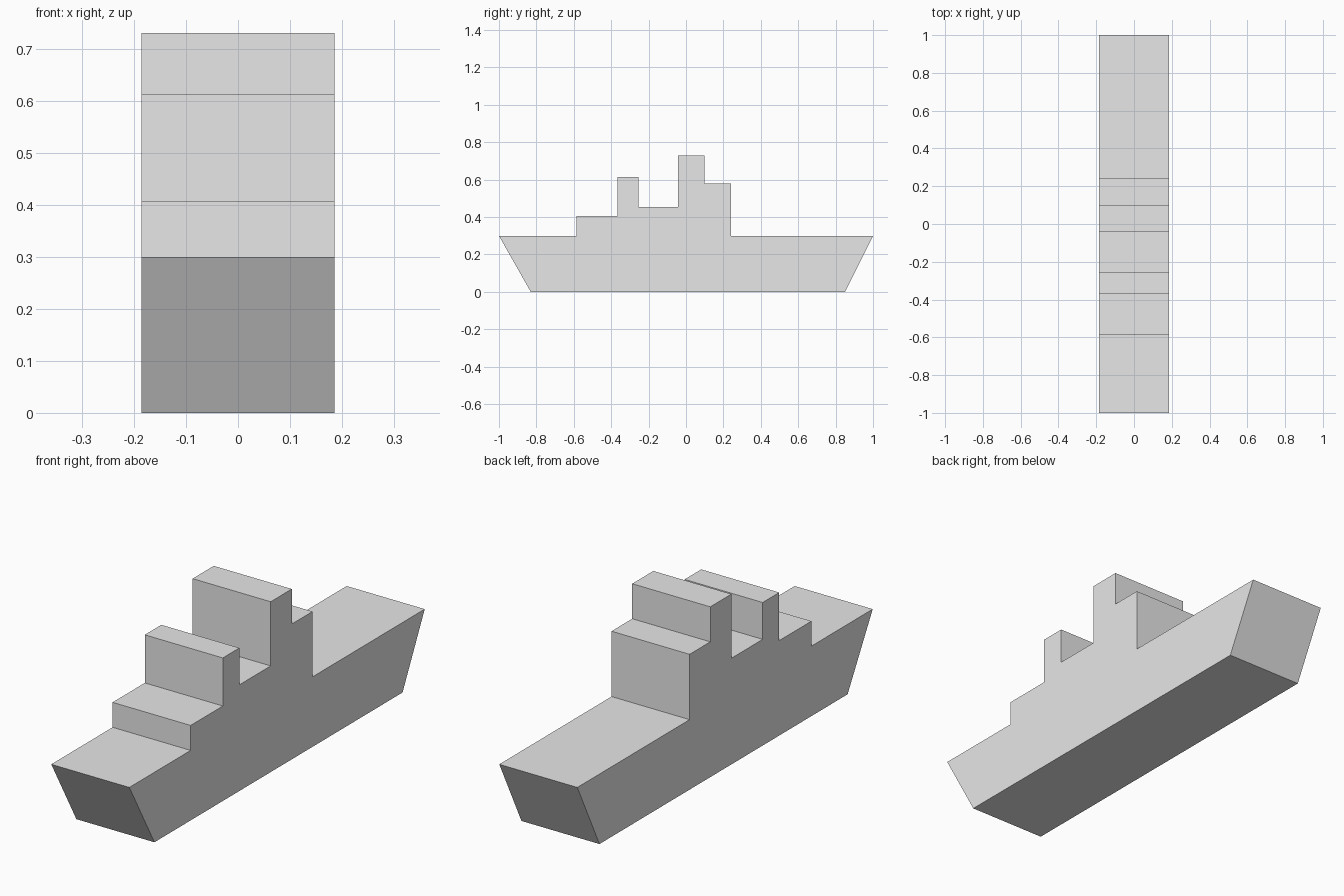
import bpy
import bmesh

cube = bpy.data.objects.get("Cube")
if cube:
    bpy.data.objects.remove(cube, do_unlink=True)

HALF_WIDTH = 0.185
DECK = 0.30

# Single flat grey
grey = bpy.data.materials.new("light grey")
grey.use_nodes = True
colour = (0.8, 0.8, 0.8, 1.0)
grey.diffuse_color = colour
grey.node_tree.nodes["Principled BSDF"].inputs["Base Color"].default_value = colour

# Side profile (y, z): raked hull ends, then stepped superstructure
hull = [(-1.0, DECK), (-0.83, 0.0), (0.85, 0.0), (1.0, DECK)]
steps = [  # rear y, front y, top z, from stern to bow
    (0.24, 0.10, 0.58),     # rear cabin
    (0.10, -0.043, 0.73),   # main tower
    (-0.043, -0.255, 0.455),  # mid deck
    (-0.255, -0.367, 0.613),  # forward tower
    (-0.367, -0.585, 0.407),  # fore step
]
profile = hull + [(steps[0][0], DECK)]
for rear, front, top in steps:
    profile += [(rear, top), (front, top)]
profile.append((steps[-1][1], DECK))

# Extrude the profile across the beam
bm = bmesh.new()
side = bm.faces.new([bm.verts.new((-HALF_WIDTH, y, z)) for y, z in profile])
extruded = bmesh.ops.extrude_face_region(bm, geom=[side], use_keep_orig=True)
moved = [v for v in extruded["geom"] if isinstance(v, bmesh.types.BMVert)]
bmesh.ops.translate(bm, verts=moved, vec=(2 * HALF_WIDTH, 0, 0))
bmesh.ops.recalc_face_normals(bm, faces=bm.faces[:])

mesh = bpy.data.meshes.new("ship_body")
bm.to_mesh(mesh)
bm.free()
mesh.materials.append(grey)
ship = bpy.data.objects.new("ship_body", mesh)
bpy.context.collection.objects.link(ship)
